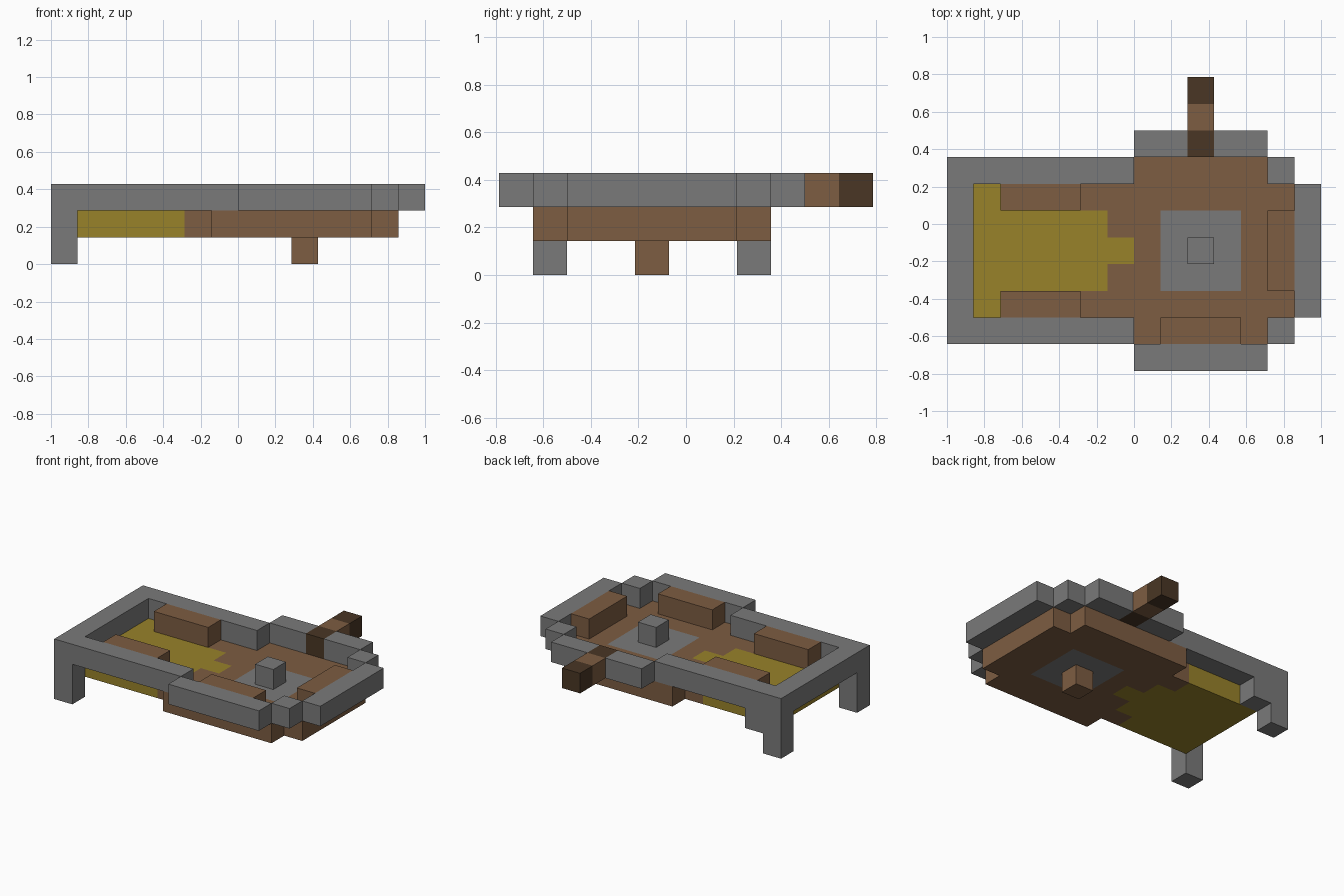
import bpy, bmesh, math
from mathutils import Vector

cube = bpy.data.objects.get("Cube")
if cube:
    bpy.data.objects.remove(cube, do_unlink=True)

U = 1 / 7                           # edge length of one block
ORIGIN = Vector((-1, -5.5 * U, 0))  # corner of the block grid


def material(name, rgb):
    m = bpy.data.materials.new(name)
    m.use_nodes = True
    m.diffuse_color = (*rgb, 1)
    m.node_tree.nodes["Principled BSDF"].inputs["Base Color"].default_value = (*rgb, 1)
    return m


GREY = material("stone grey", (0.195, 0.195, 0.195))
BROWN = material("wood brown", (0.205, 0.109, 0.054))
YELLOW = material("mustard yellow", (0.314, 0.223, 0.023))
DARK = material("dark wood", (0.067, 0.037, 0.018))
SIDES = [Vector(d) for d in ((1, 0, 0), (-1, 0, 0), (0, 1, 0), (0, -1, 0), (0, 0, 1), (0, 0, -1))]


def block(xs, ys, zs):
    """Set of grid cells; each range is inclusive."""
    return {(x, y, z) for x in range(xs[0], xs[1] + 1)
            for y in range(ys[0], ys[1] + 1) for z in range(zs[0], zs[1] + 1)}


def part(name, cells, mats, rule=lambda x, y: 0):
    """Closed shell around the cells, coloured per cell by the rule."""
    bm = bmesh.new()
    for cell in sorted(cells):
        centre = Vector(cell) + Vector((.5, .5, .5))
        for n in SIDES:
            if tuple(int(c) for c in Vector(cell) + n) in cells:
                continue
            a = Vector((n.y, n.z, n.x)) / 2
            b = n.cross(a)
            corners = [centre + n / 2 + o for o in (a + b, b - a, -a - b, a - b)]
            f = bm.faces.new([bm.verts.new(ORIGIN + c * U) for c in corners])
            f.material_index = rule(cell[0], cell[1])
    bmesh.ops.remove_doubles(bm, verts=bm.verts, dist=0.001)
    bmesh.ops.recalc_face_normals(bm, faces=bm.faces)
    bmesh.ops.dissolve_limit(bm, angle_limit=math.radians(1), verts=bm.verts,
                             edges=bm.edges, delimit={'MATERIAL'})
    me = bpy.data.meshes.new(name)
    bm.to_mesh(me)
    bm.free()
    for m in mats:
        me.materials.append(m)
    ob = bpy.data.objects.new(name, me)
    bpy.context.collection.objects.link(ob)
    return ob


MID, TOP = (1, 1), (2, 2)


# Floor: brown deck, yellow tapered inlay, grey square
def floor_colour(x, y):
    off = abs(y - 4)
    if x <= 4 or (x == 5 and off <= 1) or (x == 6 and off == 0):
        return 1
    return 2 if abs(x - 9) <= 1 and off <= 1 else 0


part("floor", block((1, 12), (2, 6), MID) | block((6, 11), (1, 7), MID),
     [BROWN, YELLOW, GREY], floor_colour)

# U-shaped rail with its two legs and one brace
part("rear_frame", block((0, 0), (1, 7), TOP) | block((0, 6), (1, 1), TOP)
     | block((0, 6), (7, 7), TOP) | block((0, 0), (1, 1), (0, 1))
     | block((0, 0), (7, 7), (0, 1)) | block((1, 1), (7, 7), MID), [GREY])

# Stepped rails around the wide end
part("front_rail", block((7, 11), (0, 0), TOP), [GREY])
part("back_rail_a", block((7, 8), (8, 8), TOP), [GREY])
part("back_rail_b", block((10, 11), (8, 8), TOP), [GREY])
part("end_rail", block((13, 13), (2, 6), TOP), [GREY])
for side, y in (("front", 1), ("back", 7)):
    part(side + "_corner", block((12, 12), (y, y), TOP), [GREY])

# Benches inside the rails
for side, y in (("front", 2), ("back", 6)):
    part(side + "_bench", block((2, 4), (y, y), TOP), [BROWN])
part("end_bench", block((12, 12), (3, 5), TOP), [BROWN])
part("wide_front_bench", block((8, 10), (1, 1), TOP), [BROWN])

# Centre post above the floor and foot below it
part("centre_post", block((9, 9), (4, 4), TOP), [GREY])
part("centre_foot", block((9, 9), (4, 4), (0, 0)), [BROWN])

# Banded handle sticking out through the back rail
part("handle", block((9, 9), (8, 10), TOP), [DARK, BROWN], lambda x, y: y % 2)
